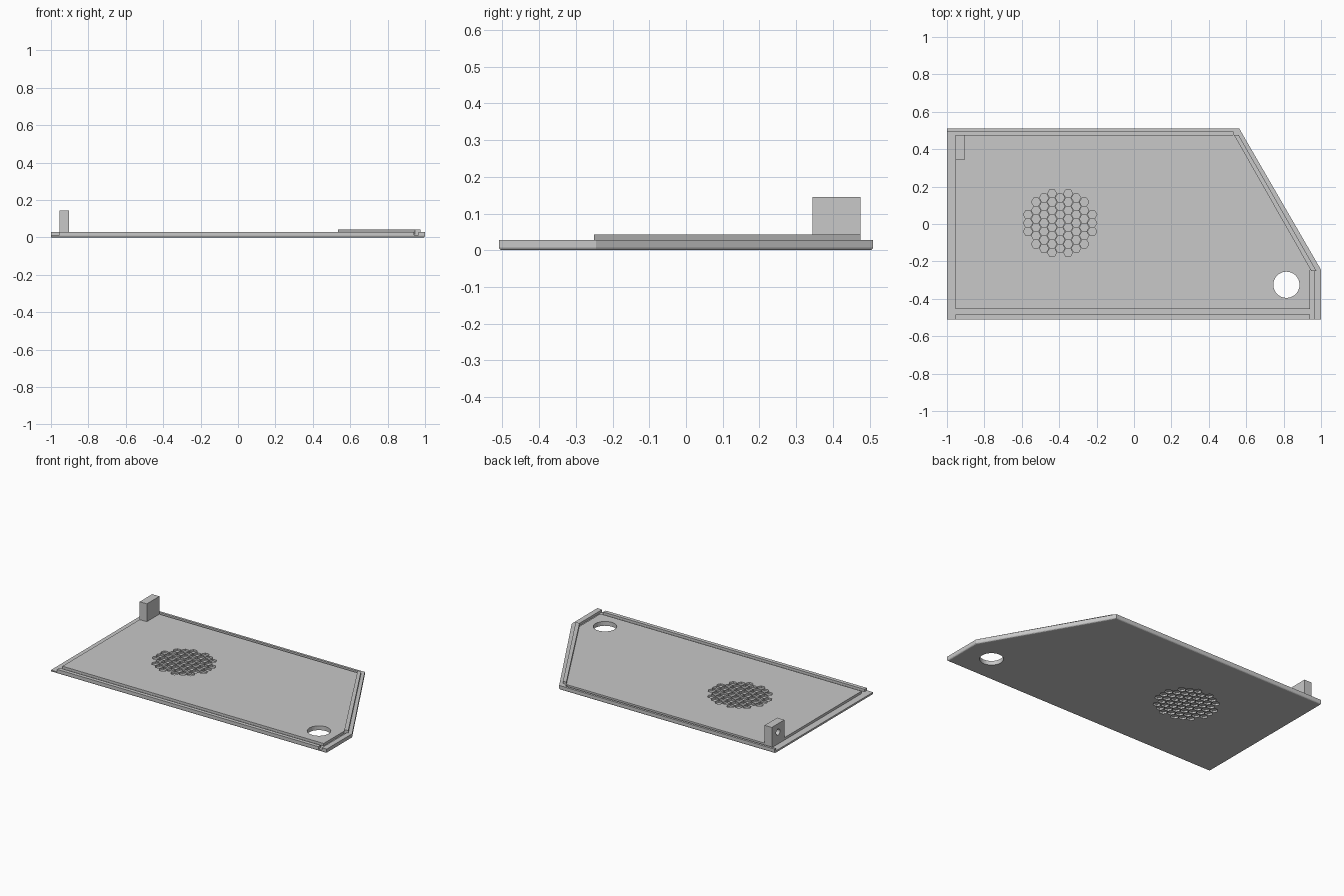
import bpy, bmesh, math
from mathutils import Matrix

if "Cube" in bpy.data.objects:
    bpy.data.objects.remove(bpy.data.objects["Cube"])

TOP, GROOVE = 0.028, 0.012

# Single panel colour
grey = bpy.data.materials.new("panel grey")
grey.use_nodes = True
grey.diffuse_color = (0.58, 0.58, 0.58, 1)
grey.node_tree.nodes["Principled BSDF"].inputs["Base Color"].default_value = grey.diffuse_color


def add_prism(bm, points, z0, z1):
    """Extrude a flat outline from z0 to z1."""
    face = bm.faces.new([bm.verts.new((x, y, z0)) for x, y in points])
    ext = bmesh.ops.extrude_face_region(bm, geom=[face])
    verts = [v for v in ext["geom"] if isinstance(v, bmesh.types.BMVert)]
    bmesh.ops.translate(bm, verts=verts, vec=(0, 0, z1 - z0))


def make_object(name, bm):
    bmesh.ops.recalc_face_normals(bm, faces=bm.faces[:])
    mesh = bpy.data.meshes.new(name)
    bm.to_mesh(mesh)
    bm.free()
    obj = bpy.data.objects.new(name, mesh)
    bpy.context.collection.objects.link(obj)
    mesh.materials.append(grey)
    return obj


def prisms(name, *parts):
    bm = bmesh.new()
    for part in parts:
        add_prism(bm, *part)
    return make_object(name, bm)


def box(x0, x1, y0, y1):
    return [(x0, y0), (x1, y0), (x1, y1), (x0, y1)]


def ring(cx, cy, radius, sides):
    return [(cx + radius * math.cos(math.tau * i / sides),
             cy + radius * math.sin(math.tau * i / sides)) for i in range(sides)]


def cut(obj, cutter):
    """Subtract the cutter and remove it."""
    cutter.hide_render = True
    mod = obj.modifiers.new("cut", 'BOOLEAN')
    mod.operation = 'DIFFERENCE'
    mod.solver = 'EXACT'
    mod.object = cutter
    bpy.context.view_layer.objects.active = obj
    bpy.ops.object.modifier_apply(modifier=mod.name)
    bpy.data.objects.remove(cutter)


# Base panel with its lower outer edges rounded, except on the left flange
outline = [(-1, -0.51), (1, -0.51), (1, -0.245), (0.563, 0.51), (-1, 0.51)]
bm = bmesh.new()
add_prism(bm, outline, 0, TOP)
lower = [e for e in bm.edges
         if all(v.co.z < 0.001 for v in e.verts)
         and sum(v.co.x for v in e.verts) > -1.9]
bmesh.ops.bevel(bm, geom=lower, offset=0.009, segments=3, profile=0.5, affect='EDGES')
panel = make_object("base_panel", bm)

# Low left flange, and the groove between the raised middle and the outer rims
for groove in (box(-1.1, -0.955, -0.6, 0.495),
               box(-0.97, 0.965, -0.485, -0.455),
               box(0.94, 0.965, -0.6, -0.245),
               box(-0.97, 0.53, 0.475, 0.495)):
    cut(panel, prisms("groove_cutter", (groove, GROOVE, 0.1)))

# Round cable hole
cut(panel, prisms("cable_hole_cutter", (ring(0.815, -0.325, 0.07, 40), -0.1, 0.1)))

# Honeycomb grille of hexagonal pits on both sides of a thin web
pitch, rise = 0.043, 0.045
cells = []
for i in range(-4, 5):
    for j in range(-5, 6):
        row = j + (i % 2) / 2
        if math.hypot(i * math.sqrt(3) / 2, row) < 3.7:
            cells.append(ring(-0.395 + i * pitch, 0.005 + row * rise, 0.0245, 6))
cut(panel, prisms("grille_top_cutter", *[(c, 0.016, 0.1) for c in cells]))
cut(panel, prisms("grille_bottom_cutter", *[(c, -0.1, 0.012) for c in cells]))

# Raised lip beside the slanted edge
prisms("slanted_lip",
       ([(0.535, 0.475), (0.56, 0.475), (0.975, -0.25), (0.947, -0.25)], 0.015, 0.043))

# Mounting post with a blind screw hole in its outer face
post = prisms("mounting_post", (box(-0.955, -0.903, 0.345, 0.475), 0.015, 0.145))
bm = bmesh.new()
bmesh.ops.create_cone(bm, cap_ends=True, segments=24, radius1=0.02, radius2=0.02, depth=0.08,
                      matrix=Matrix.Translation((-0.96, 0.41, 0.09))
                      @ Matrix.Rotation(math.pi / 2, 4, 'Y'))
cut(post, make_object("screw_hole_cutter", bm))
